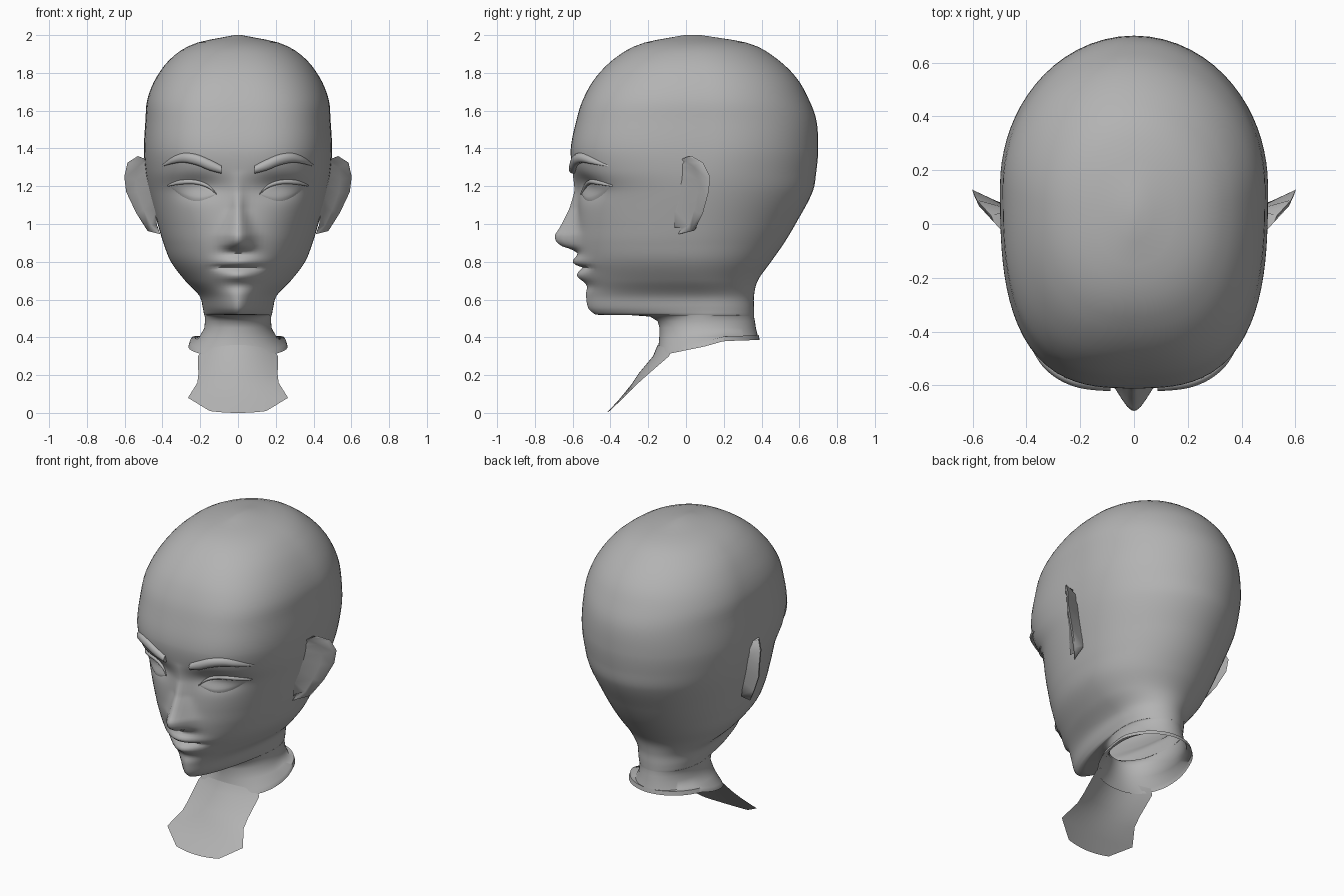
import bpy, math
from math import sin, cos, pi, exp

if "Cube" in bpy.data.objects:
    bpy.data.objects.remove(bpy.data.objects["Cube"])

skin = bpy.data.materials.new("plain grey")
skin.diffuse_color = (0.45, 0.45, 0.45, 1)
skin.use_nodes = True
skin.node_tree.nodes["Principled BSDF"].inputs["Base Color"].default_value = skin.diffuse_color

# head levels: z, front y, back y, half width, y of widest point, front roundness
LEVELS = [
    (0.52, -0.480, 0.36, 0.180, 0.12, 1.50),
    (0.55, -0.515, 0.36, 0.185, 0.12, 1.65),
    (0.62, -0.530, 0.36, 0.205, 0.10, 1.80),
    (0.70, -0.540, 0.38, 0.280, 0.06, 1.90),
    (0.80, -0.565, 0.45, 0.355, 0.04, 2.00),
    (0.90, -0.575, 0.52, 0.395, 0.04, 2.10),
    (1.00, -0.575, 0.58, 0.425, 0.06, 2.20),
    (1.17, -0.575, 0.67, 0.470, 0.10, 2.40),
    (1.28, -0.600, 0.69, 0.490, 0.12, 2.70),
    (1.40, -0.610, 0.70, 0.498, 0.14, 2.90),
    (1.55, -0.580, 0.69, 0.490, 0.14, 2.90),
    (1.66, -0.545, 0.65, 0.480, 0.13, 2.80),
    (1.78, -0.475, 0.58, 0.430, 0.11, 2.60),
    (1.89, -0.360, 0.46, 0.340, 0.08, 2.40),
    (1.96, -0.220, 0.32, 0.215, 0.06, 2.20),
    (2.00, -0.010, 0.08, 0.020, 0.04, 2.00)]


def level(z):
    """Smoothly interpolated section parameters at height z."""
    L = LEVELS
    i = max(k for k in range(len(L) - 1) if L[k][0] <= z + 1e-9)
    a, b = L[i], L[i + 1]
    p, q = L[max(i - 1, 0)], L[min(i + 2, len(L) - 1)]
    h = b[0] - a[0]
    t = (z - a[0]) / h
    out = []
    for k in range(1, 6):
        ma = (b[k] - p[k]) / (b[0] - p[0]) * h
        mb = (q[k] - a[k]) / (q[0] - a[0]) * h
        out.append((2*t**3 - 3*t*t + 1)*a[k] + (t**3 - 2*t*t + t)*ma
                   + (3*t*t - 2*t**3)*b[k] + (t**3 - t*t)*mb)
    return out


def lerp_table(tab, v):
    for (a, fa), (b, fb) in zip(tab, tab[1:]):
        if a <= v <= b:
            t = (v - a) / (b - a)
            return fa + (fb - fa) * t
    return 0.0


NOSE = [(0.845, 0), (0.865, 0.03), (0.885, 0.09), (0.91, 0.115), (0.94, 0.12),
        (0.97, 0.10), (1.0, 0.083), (1.08, 0.045), (1.17, 0.018), (1.28, 0)]


def bump(x, z, cx, cz, sx, sz):
    return exp(-((x - cx) / sx) ** 2 - ((z - cz) / sz) ** 2)


def relief(x, z):
    """Forward relief of nose, lips and eye sockets."""
    x = abs(x)
    w = 0.07 if z < 0.94 else max(0.035, 0.07 - (z - 0.94) * 0.25)
    h = lerp_table(NOSE, z) * exp(-(x / w) ** 2)
    h += 0.035 * bump(x, z, 0, 0.80, 0.11, 0.028)
    h += 0.032 * bump(x, z, 0, 0.725, 0.09, 0.028)
    h -= 0.025 * exp(-(x / 0.13) ** 6 - ((z - 0.768) / 0.010) ** 2)
    h -= 0.012 * bump(x, z, 0, 0.67, 0.10, 0.03)
    h -= 0.045 * bump(x, z, 0.22, 1.20, 0.12, 0.065)
    return h


def face_y(x, z):
    yf, yb, hw, ym, n = level(z)
    u = min(abs(x) / hw, 0.999)
    return ym - (ym - yf) * (1 - u ** n) ** (1 / n) - relief(x, z)


def make(name, verts, faces, angle=60, mirror=False):
    me = bpy.data.meshes.new(name)
    me.from_pydata(verts, [], faces)
    me.materials.append(skin)
    ob = bpy.data.objects.new(name, me)
    bpy.context.collection.objects.link(ob)
    bpy.ops.object.select_all(action='DESELECT')
    ob.select_set(True)
    bpy.context.view_layer.objects.active = ob
    bpy.ops.object.mode_set(mode='EDIT')
    bpy.ops.mesh.select_all(action='SELECT')
    bpy.ops.mesh.normals_make_consistent(inside=False)
    bpy.ops.object.mode_set(mode='OBJECT')
    bpy.ops.object.shade_smooth_by_angle(angle=math.radians(angle))
    if mirror:
        ob.modifiers.new("mirror", 'MIRROR').use_clip = False
    return ob


def loft(rows, closed):
    """Vertices and quads joining equal-length rows."""
    n = len(rows[0])
    faces = [(r*n + c, r*n + (c+1) % n, (r+1)*n + (c+1) % n, (r+1)*n + c)
             for r in range(len(rows) - 1) for c in range(n if closed else n - 1)]
    return [p for row in rows for p in row], faces


# head and neck: one loft of rounded sections, finer towards the face
HALF = 44
ANGLES = [pi * (i / HALF) ** 1.4 for i in range(HALF + 1)]
ANGLES += [-a for a in ANGLES[-2:0:-1]]


def ring(yf, yb, hw, ym, n, zfun, detail=False):
    row = []
    for a in ANGLES:
        u, v = sin(a), -cos(a)
        d, e = (ym - yf, n) if v < 0 else (yb - ym, 2.0)
        r = (abs(u / hw) ** e + abs(v / d) ** e) ** (-1 / e)
        x, y = r * u, ym + r * v
        z = zfun(y)
        if detail and v < 0:
            y -= relief(x, z) * min(1, -v * 3)
        row.append((x, y, z))
    return row


# neck edge slopes down towards the throat
def hem(y):
    return lerp_table([(-0.3, 0.20), (-0.17, 0.29), (-0.08, 0.315), (0.1, 0.352),
                       (0.2, 0.38), (0.5, 0.39)], y)


rows = [ring(-0.16, 0.39, 0.262, 0.10, 2.3, hem),
        ring(-0.15, 0.385, 0.255, 0.10, 2.2, lambda y: hem(y) + 0.025),
        ring(-0.142, 0.38, 0.205, 0.10, 2.1, lambda y: 0.4 + 0.2 * (hem(y) - 0.35)),
        ring(-0.14, 0.37, 0.178, 0.11, 2, lambda y: 0.45),
        ring(-0.15, 0.365, 0.175, 0.11, 2, lambda y: 0.485),
        ring(-0.19, 0.36, 0.176, 0.11, 1.9, lambda y: 0.51),
        ring(-0.30, 0.36, 0.178, 0.12, 1.7, lambda y: 0.518),
        ring(-0.42, 0.36, 0.179, 0.12, 1.55, lambda y: 0.518)]
heights = [0.52 + 0.0125 * i for i in range(71)]
heights += [1.42 + 0.03 * i for i in range(17)] + [1.92, 1.94, 1.96, 1.975, 1.99, 2.0]
rows += [ring(*level(z), lambda y, z=z: z, True) for z in heights]
verts, faces = loft(rows, True)
faces.append(tuple(range(len(verts) - len(ANGLES), len(verts))))
make("head", verts, faces, 70)

# chest flap: half width, centre y/z, edge y/z
FLAP = [(0.19, -0.150, 0.36, -0.075, 0.33), (0.212, -0.175, 0.30, -0.09, 0.30),
        (0.210, -0.25, 0.21, -0.20, 0.205), (0.215, -0.29, 0.15, -0.25, 0.16),
        (0.265, -0.355, 0.07, -0.33, 0.08), (0.150, -0.42, 0.00, -0.405, 0.01)]
rows = []
for w, yc, zc, ye, ze in FLAP:
    ts = [i / 6 - 1 for i in range(13)]
    rows.append([(w*t, yc + (ye-yc)*t*t, zc + (ze-zc)*t*t) for t in ts])
make("chest_flap", *loft(rows, False))

# ears: front root, hollow, rim, rim back, back root
RIM = [(0.47, -0.045, 1.335), (0.53, 0.02, 1.36), (0.585, 0.08, 1.325),
       (0.602, 0.118, 1.25), (0.592, 0.11, 1.17), (0.54, 0.08, 1.06),
       (0.48, 0.035, 0.965), (0.42, -0.03, 0.95)]
rows = [[], [], [], [], []]
for i, (x, y, z) in enumerate(RIM):
    zr = 1.15 + (z - 1.15) * 0.85
    wx = 0.445 + 0.1 * (zr - 1.15)
    rows[0].append((wx, -0.06, zr))
    rows[1].append((wx + (x-wx)*0.6, y*0.6 - 0.005, 1.15 + (z-1.15)*0.85))
    rows[2].append((x - 0.008, y - 0.012, z - 0.004))
    rows[3].append((x, y + 0.01, z))
    rows[4].append((wx, 0.055, zr))
make("ear", *loft(rows, False), 70, True)


# tapered bar laid on the face along a line of (x, z, half height)
def face_bar(name, line, depth, lift):
    rows, m = [], 6
    for k in range(len(line) - 1):
        for j in range(m + (k == len(line) - 2)):
            t = j / m
            p = [line[max(k-1, 0)], line[k], line[k+1], line[min(k+2, len(line)-1)]]
            x, z, h = [0.5 * (2*b + (c-a)*t + (2*a-5*b+4*c-d)*t*t + (3*b-a-3*c+d)*t**3)
                       for a, b, c, d in zip(*p)]
            y = face_y(x, z) - lift
            rows.append([(x, y - depth * min(1, h / 0.02) * cos(a), z + h * sin(a))
                         for a in [2*pi*i/10 for i in range(10)]])
    verts, faces = loft(rows, True)
    faces += [tuple(range(10)), tuple(range(len(verts) - 10, len(verts)))]
    make(name, verts, faces, 60, True)


face_bar("eyebrow", [(0.088, 1.288, 0.022), (0.15, 1.312, 0.030), (0.22, 1.34, 0.030),
                     (0.29, 1.350, 0.026), (0.35, 1.335, 0.018), (0.402, 1.308, 0.004)],
         0.024, 0.0)
face_bar("upper_eyelid", [(0.115, 1.160, 0.004), (0.16, 1.200, 0.010), (0.23, 1.222, 0.012),
                          (0.31, 1.220, 0.012), (0.372, 1.203, 0.005)], 0.022, 0.006)

# eyes: almond patches bulging slightly from the sockets
rows = []
for j in range(9):
    s = j / 8
    row = []
    for i in range(17):
        t = i / 16
        x = 0.115 + 0.245 * t
        lo = 1.158 + 0.04 * t - 0.055 * sin(pi * t)
        hi = 1.162 + 0.04 * t + 0.045 * sin(pi * t)
        z = lo + (hi - lo) * s
        row.append((x, face_y(x, z) - 0.003 - 0.014 * sin(pi * t) * sin(pi * s) ** 0.5, z))
    rows.append(row)
make("eye", *loft(rows, False), 60, True)
